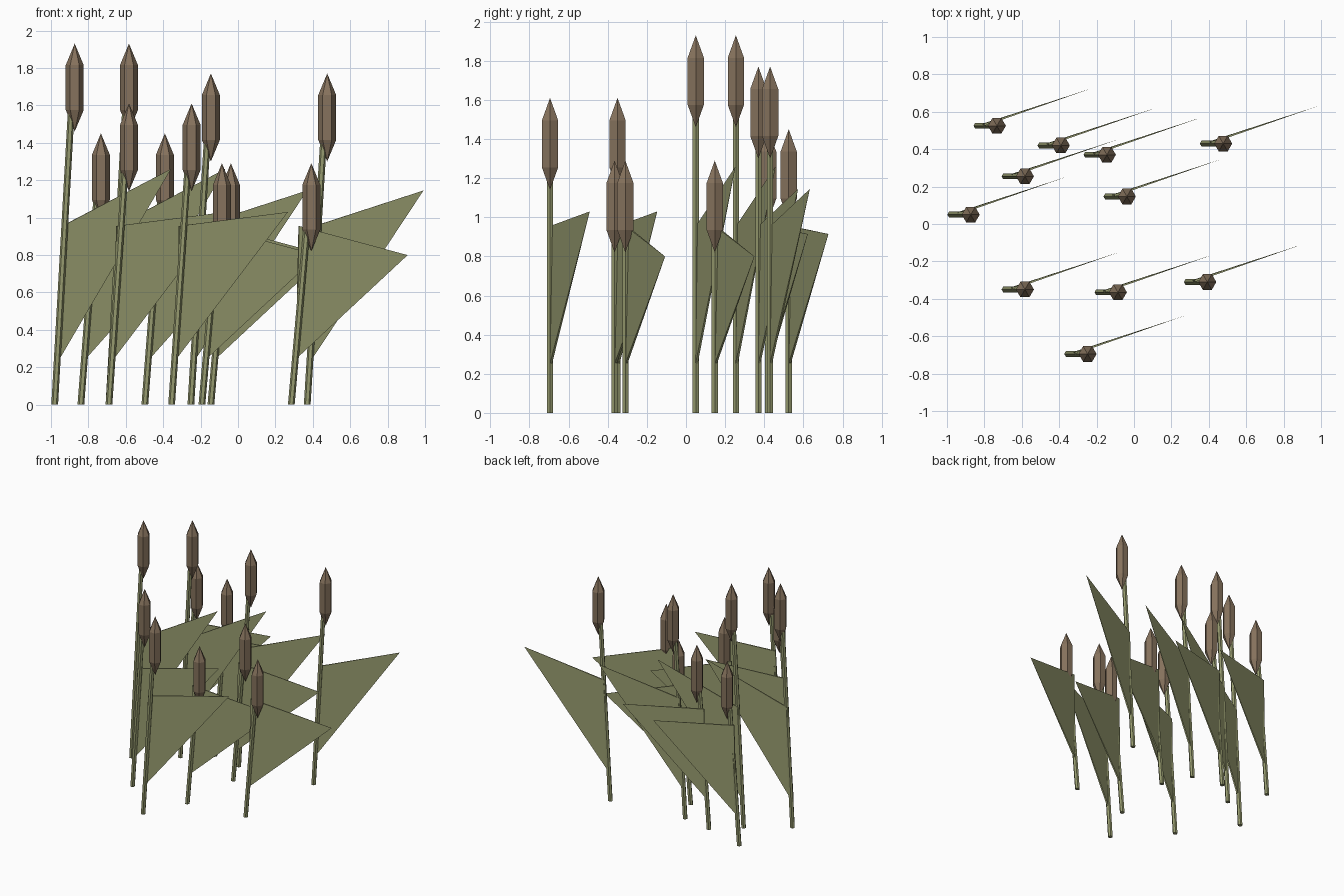
import bpy, math
from mathutils import Vector

if "Cube" in bpy.data.objects:
    bpy.data.objects.remove(bpy.data.objects["Cube"])


def material(name, color):
    m = bpy.data.materials.new(name)
    m.diffuse_color = (*color, 1)
    m.use_nodes = True
    m.node_tree.nodes["Principled BSDF"].inputs["Base Color"].default_value = m.diffuse_color
    return m


GREEN = material("reed_green", (0.31, 0.33, 0.16))
BROWN = material("seed_brown", (0.24, 0.17, 0.11))


def add_mesh(name, verts, faces, mat):
    me = bpy.data.meshes.new(name)
    me.from_pydata(verts, [], faces)
    me.materials.append(mat)
    bpy.context.collection.objects.link(bpy.data.objects.new(name, me))


def ring(center, r, n=6):
    return [Vector(center) + Vector((r * math.cos(i * math.tau / n),
                                     r * math.sin(i * math.tau / n), 0)) for i in range(n)]


def sides(n=6, start=0):
    return [(start + i, start + (i + 1) % n, start + n + (i + 1) % n, start + n + i)
            for i in range(n)]


def cattail(x, y, top):
    # leaning stem
    verts = ring((x, y, 0), 0.018) + ring((x + 0.1, y, top - 0.15), 0.018)
    add_mesh("stem", verts, sides() + [tuple(range(5, -1, -1)), tuple(range(6, 12))], GREEN)

    # upright seed head with pointed ends
    hx, r = x + 0.107, 0.048
    verts = ring((hx, y, top - 0.355), r) + ring((hx, y, top - 0.115), r)
    verts += [Vector((hx, y, top - 0.47)), Vector((hx, y, top))]
    faces = sides()
    for i in range(6):
        j = (i + 1) % 6
        faces += [(j, i, 12), (6 + i, 6 + j, 13)]
    add_mesh("seed_head", verts, faces, BROWN)

    # thin triangular leaf, tapering to its tip
    tip = (x + 0.622, y + 0.203, 1.26 - 0.72 * (1.93 - top))
    side = Vector((-0.32, 0.95, 0)) * 0.006
    low, high = Vector((x + 0.025, y + 0.003, 0.245)), Vector((x + 0.04, y + 0.006, 0.955))
    verts = [low - side, high - side, low + side, high + side, tip]
    add_mesh("leaf", verts, [(0, 4, 1), (2, 3, 4), (1, 4, 3), (0, 2, 4), (0, 1, 3, 2)], GREEN)


# base x, base y, height of each cattail
for x, y, top in [
    (-0.98, 0.05, 1.93), (-0.84, 0.525, 1.45), (-0.69, 0.255, 1.93),
    (-0.498, 0.42, 1.45), (-0.252, 0.37, 1.77), (-0.145, 0.147, 1.29),
    (0.37, 0.43, 1.77), (-0.69, -0.35, 1.61), (-0.193, -0.365, 1.29),
    (0.285, -0.31, 1.29), (-0.355, -0.695, 1.61),
]:
    cattail(x, y, top)
